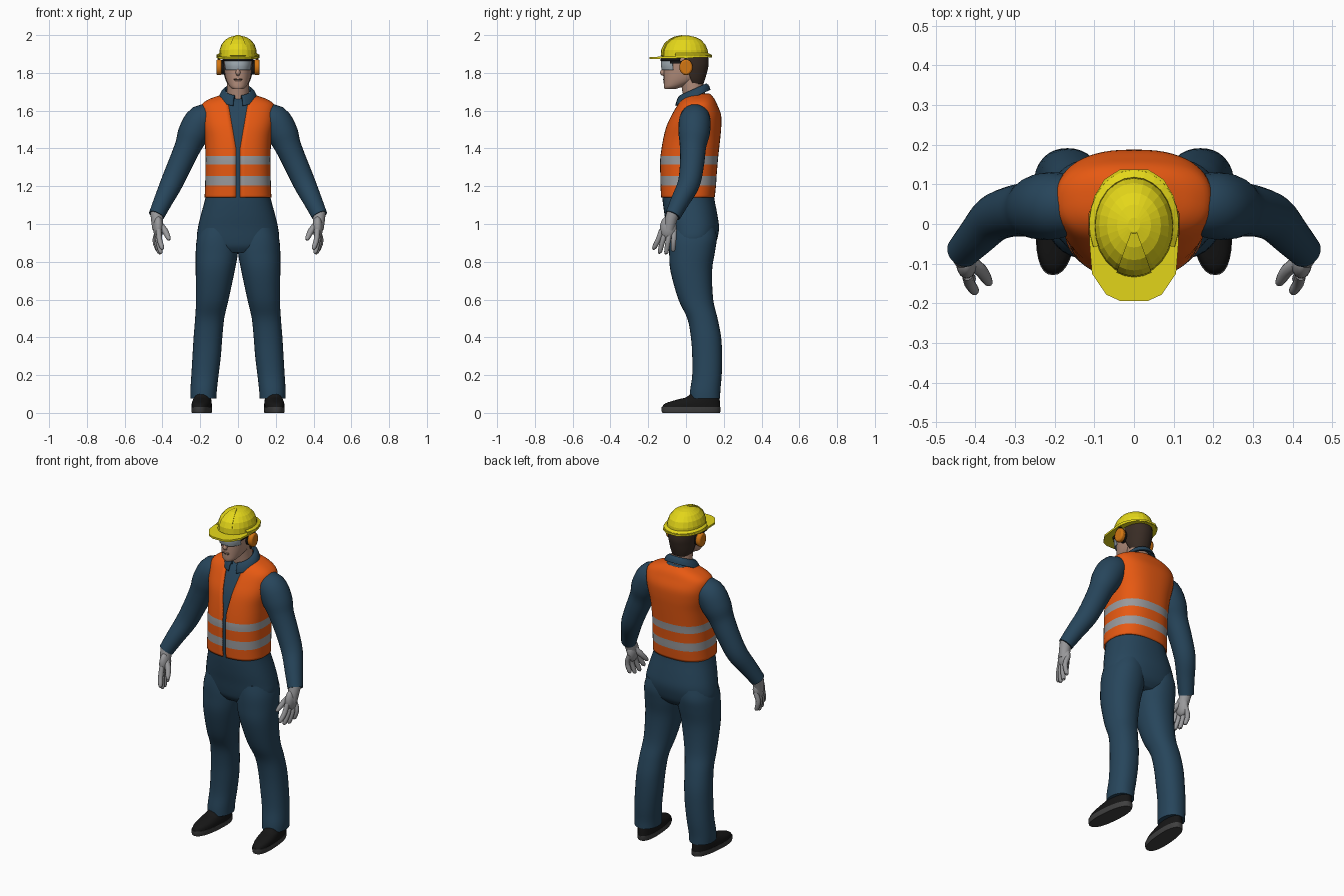
import bpy, bmesh, math
from mathutils import Vector

cube = bpy.data.objects.get("Cube")
if cube:
    bpy.data.objects.remove(cube)


def material(name, *rgb):
    m = bpy.data.materials.new(name)
    m.use_nodes = True
    m.diffuse_color = (*rgb, 1)
    m.node_tree.nodes["Principled BSDF"].inputs["Base Color"].default_value = (*rgb, 1)
    return m


ORANGE = material("vest orange", .8, .1, .006)
BLUE = material("work blue", .02, .06, .105)
YELLOW = material("helmet yellow", .78, .68, .01)
SKIN = material("skin", .45, .27, .2)
HAIR = material("brown hair", .04, .025, .018)
GREY = material("light grey", .32, .32, .33)
BLACK = material("black", .008, .008, .008)
SOLE = material("sole grey", .05, .05, .05)
AMBER = material("ear cup amber", .65, .18, .006)
LENS = material("lens grey", .36, .42, .46)


def finish(name, bm, mats, rule=None, angle=45):
    me = bpy.data.meshes.new(name)
    bm.to_mesh(me)
    bm.free()
    for m in mats:
        me.materials.append(m)
    if rule:
        for p in me.polygons:
            p.material_index = rule(p.center)
    ob = bpy.data.objects.new(name, me)
    bpy.context.collection.objects.link(ob)
    if angle:
        bpy.ops.object.select_all(action="DESELECT")
        ob.select_set(True)
        bpy.context.view_layer.objects.active = ob
        bpy.ops.object.shade_smooth_by_angle(angle=math.radians(angle))
    return ob


def smooth(rows, sub):
    """Resample control rows along a smooth curve through them."""
    out = []
    for i in range(len(rows) - 1):
        quad = rows[max(i - 1, 0)], rows[i], rows[i + 1], rows[min(i + 2, len(rows) - 1)]
        for k in range(sub):
            t = k / sub
            out.append([b + t / 2 * (c - a + t * (2*a - 5*b + 4*c - d + t * (3*(b - c) + d - a)))
                        for a, b, c, d in zip(*quad)])
    return out + [rows[-1]]


def bridge(name, rings, mats, closed=True, rule=None, angle=45):
    bm = bmesh.new()
    vs = [[bm.verts.new(p) for p in ring] for ring in rings]
    n = len(vs[0])
    for lo, hi in zip(vs, vs[1:]):
        for j in range(n if closed else n - 1):
            k = (j + 1) % n
            bm.faces.new((lo[j], lo[k], hi[k], hi[j]))
    if closed:
        bm.faces.new(vs[0][::-1])
        bm.faces.new(vs[-1])
        bmesh.ops.recalc_face_normals(bm, faces=bm.faces)
    return finish(name, bm, mats, rule, angle)


def loft(name, rows, mats, power=2.2, arc=None, side=1, tilt=0, shear=0,
         sides=32, sub=4, thick=0, rule=None, angle=45):
    """Stack of oval rings; each row is z, centre x, radius x, centre y, radius y."""
    rings = []
    for z, cx, rx, cy, ry in smooth(rows, sub):
        a0, a1 = (0, math.tau) if not arc else arc(z, rx) if callable(arc) else arc
        ring = []
        for j in range(sides if not arc else sides + 1):
            a = a0 + (a1 - a0) * j / sides
            c, s = math.cos(a), math.sin(a)
            dx = math.copysign(abs(c) ** (2 / power), c) * rx
            dy = math.copysign(abs(s) ** (2 / power), s) * ry
            ring.append((side * (cx + dx + shear * dy), cy + dy, z + tilt * dy))
        rings.append(ring)
    ob = bridge(name, rings, mats, not arc, rule, angle)
    if thick:
        mod = ob.modifiers.new("thickness", "SOLIDIFY")
        mod.thickness, mod.offset = thick, -1
    return ob


def tube(name, path, mat, side=1, sides=16, sub=4):
    """Round tube along a smooth path; each point is x, y, z, radius."""
    pts = smooth(path, sub)
    rings = []
    for i, (x, y, z, r) in enumerate(pts):
        d = Vector(pts[min(i + 1, len(pts) - 1)][:3]) - Vector(pts[max(i - 1, 0)][:3])
        u = d.cross((0, 1, 0)).normalized()
        v = d.cross(u).normalized()
        ring = []
        for j in range(sides):
            a = math.tau * j / sides
            p = Vector((x, y, z)) + r * (math.cos(a) * u + math.sin(a) * v)
            ring.append((side * p.x, p.y, p.z))
        rings.append(ring)
    return bridge(name, rings, [mat])


def solid(name, mat, loc, size, shape="ball", bevel=0):
    """Ball, box or x-axis drum with the given half sizes."""
    bm = bmesh.new()
    if shape == "ball":
        bmesh.ops.create_uvsphere(bm, u_segments=20, v_segments=12, radius=1)
    elif shape == "box":
        bmesh.ops.create_cube(bm, size=2)
    else:
        bmesh.ops.create_cone(bm, cap_ends=True, segments=20, radius1=1, radius2=1, depth=2)
        for v in bm.verts:
            v.co = v.co.zyx
        bmesh.ops.recalc_face_normals(bm, faces=bm.faces)
    for v in bm.verts:
        v.co = Vector(a * b for a, b in zip(v.co, size)) + Vector(loc)
    ob = finish(name, bm, [mat], angle=50)
    if bevel:
        mod = ob.modifiers.new("bevel", "BEVEL")
        mod.width, mod.segments = bevel, 2
    return ob


def front(half):
    return tuple(math.radians(-90 + k * half) for k in (-1, 1))


# Torso: vest open down the front over a slightly smaller shirt
torso = [(1.14, 0, .177, .01, .142), (1.205, 0, .174, .012, .147), (1.255, 0, .173, .013, .149),
         (1.315, 0, .172, .015, .152), (1.36, 0, .172, .018, .153), (1.45, 0, .177, .03, .151),
         (1.52, 0, .19, .042, .145), (1.58, 0, .197, .055, .13), (1.63, 0, .193, .06, .106),
         (1.66, 0, .155, .065, .087), (1.68, 0, .1, .07, .066), (1.69, 0, .065, .07, .055)]


def opening(z, rx):
    gap = .011 + max(0, z - 1.4) * .17
    a = math.asin(min(.9, (gap / rx) ** 1.25))
    return -math.pi / 2 + a, 1.5 * math.pi - a


loft("vest", torso, [ORANGE, GREY], 2.5, opening, sides=56, thick=.008,
     rule=lambda c: int(1.205 < c.z < 1.255 or 1.315 < c.z < 1.36))
loft("shirt", [(z, x, rx - .007, y, ry - .007) for z, x, rx, y, ry in torso], [BLUE], 2.5, sides=48)
loft("collar", [(1.668, 0, .102, .035, .095), (1.695, 0, .09, .035, .086), (1.712, 0, .068, .035, .07),
                (1.69, 0, .062, .035, .065)], [BLUE], 2, tuple(math.radians(a) for a in (-75, 255)),
     tilt=.45, thick=.006)

# Trousers
loft("trouser_seat", [(.85, 0, .14, .03, .09), (.88, 0, .19, .034, .115), (.92, 0, .217, .037, .128),
                      (.98, 0, .212, .037, .138), (1.05, 0, .196, .026, .14), (1.14, 0, .172, .012, .137),
                      (1.2, 0, .165, .012, .134)], [BLUE], 2.3, sides=40)
leg = [(.98, .1, .1, .037, .12), (.92, .109, .109, .037, .126), (.85, .112, .112, .032, .121),
       (.75, .121, .103, .028, .11), (.6, .136, .086, .052, .092), (.5, .15, .077, .087, .08),
       (.4, .159, .076, .106, .08), (.3, .166, .075, .112, .079), (.2, .175, .072, .111, .078),
       (.12, .182, .07, .102, .08), (.075, .183, .068, .1, .081)]

sleeve = [(.12, .05, 1.56, .065), (.19, .047, 1.55, .083), (.235, .043, 1.48, .083),
          (.265, .037, 1.41, .07), (.305, .032, 1.32, .064), (.352, .015, 1.215, .059),
          (.395, -.03, 1.125, .05), (.432, -.07, 1.045, .042)]

for side, word in ((1, "left"), (-1, "right")):
    loft(word + "_trouser_leg", leg, [BLUE], side=side)
    # Shoes
    loft(word + "_shoe_sole", [(0, .192, .05, .027, .152), (.01, .192, .053, .027, .156),
                               (.03, .192, .053, .027, .156)], [SOLE], 2.4, side=side, shear=-.08, sub=1)
    loft(word + "_shoe", [(.028, .192, .052, .027, .154), (.05, .192, .051, .035, .145),
                          (.07, .19, .047, .065, .113), (.085, .187, .045, .09, .085),
                          (.12, .184, .045, .1, .06)], [BLACK], 2.3, side=side, shear=-.08)
    # Sleeves and gloves
    tube(word + "_sleeve", sleeve, BLUE, side, sides=24)
    tube(word + "_wrist", [(.43, -.068, 1.06, .034), (.428, -.08, 1.02, .032), (.425, -.09, .97, .028)],
         GREY, side)
    solid(word + "_palm", GREY, (side * .422, -.094, .98), (.027, .044, .062))
    for i, finger in enumerate(("index", "middle", "ring", "little")):
        y, tip = -.128 + i * .022, (-.168, -.138, -.104, -.068)[i]
        low = (.865, .845, .842, .855)[i]
        x = .402 + i * .008
        tube(f"{word}_{finger}_finger", [(.42, y, .97, .014), (x + .013, (y + tip) / 2, .915, .014),
                                         (x, tip, low + .01, .012), (x, tip, low, .005)],
             GREY, side, 10, 3)
    tube(word + "_thumb", [(.418, -.095, 1.0, .018), (.388, -.115, .965, .017),
                           (.368, -.145, .925, .012), (.364, -.152, .915, .005)], GREY, side, 10, 3)
    # Ear protectors
    solid(word + "_ear_cushion", BLACK, (side * .08, 0, 1.83), (.012, .031, .038), "drum")
    solid(word + "_ear_cup", AMBER, (side * .1, 0, 1.83), (.015, .035, .042), "drum", .009)
    solid(word + "_ear_arm", BLACK, (side * .1, 0, 1.875), (.006, .008, .02), "box")
    solid(word + "_goggle_temple", BLACK, (side * .079, -.045, 1.856), (.004, .04, .007), "box")

# Head
tube("neck", [(0, .055, 1.62, .06), (0, .04, 1.7, .058), (0, .025, 1.79, .06)], SKIN, sides=24)
head = [(1.714, 0, .026, -.085, .028), (1.728, 0, .044, -.066, .051), (1.76, 0, .061, -.028, .09),
        (1.8, 0, .071, -.006, .112), (1.85, 0, .076, 0, .116), (1.9, 0, .076, 0, .112),
        (1.94, 0, .06, 0, .09)]
loft("head", head, [SKIN])
loft("hair", [(1.74, 0, .056, .03, .062), (1.77, 0, .069, .014, .088), (1.81, 0, .077, 0, .113),
              (1.85, 0, .08, 0, .12), (1.91, 0, .079, 0, .114)], [HAIR],
     arc=(math.radians(5), math.radians(175)), thick=.008)
tube("nose", [(0, -.108, 1.84, .008), (0, -.121, 1.812, .011), (0, -.124, 1.8, .013),
              (0, -.115, 1.79, .008)], SKIN, sides=12)
solid("lips", SKIN, (0, -.112, 1.764), (.024, .009, .009))
solid("mouth_line", HAIR, (0, -.119, 1.765), (.02, .003, .0015), "box")

# Goggles
loft("goggle_lens", [(1.815, 0, .074, 0, .128), (1.84, 0, .079, 0, .133), (1.866, 0, .08, 0, .132)],
     [LENS], 2.4, front(62), thick=.004)
loft("goggle_frame", [(1.862, 0, .083, 0, .135), (1.88, 0, .083, 0, .133)], [BLACK], 2.4, front(80),
     sub=1, thick=.006)

# Hard hat: faceted dome, raised front panel, rim and peaked brim
dome = [(1.888, 0, .1, -.006, .124), (1.92, 0, .098, -.006, .121), (1.95, 0, .088, -.005, .108),
        (1.975, 0, .068, -.004, .083), (1.99, 0, .043, -.003, .052), (1.997, 0, .015, -.002, .018)]
loft("helmet_dome", dome, [YELLOW], 2, sides=24, sub=1, angle=0)
loft("helmet_ridge", [(z + .003, x, rx + .004, y, ry + .004) for z, x, rx, y, ry in dome], [YELLOW], 2,
     front(25), sides=4, sub=1, thick=.008, angle=0)
loft("helmet_rim", [(1.882, 0, .114, 0, .137), (1.896, 0, .113, 0, .136), (1.905, 0, .099, -.004, .122)],
     [YELLOW], 2, tuple(math.radians(a) for a in (-25, 205)), sides=16, sub=1, thick=.006, angle=0)
half = [(.035, .138), (.075, .112), (.1, .07), (.113, .02), (.112, -.05), (.106, -.125),
        (.07, -.178), (.035, -.194)]
outline = half + [(-x, y) for x, y in reversed(half)]
bridge("helmet_brim", [[(x, y, z + .03 * y) for x, y in outline] for z in (1.879, 1.89)], [YELLOW], angle=0)
